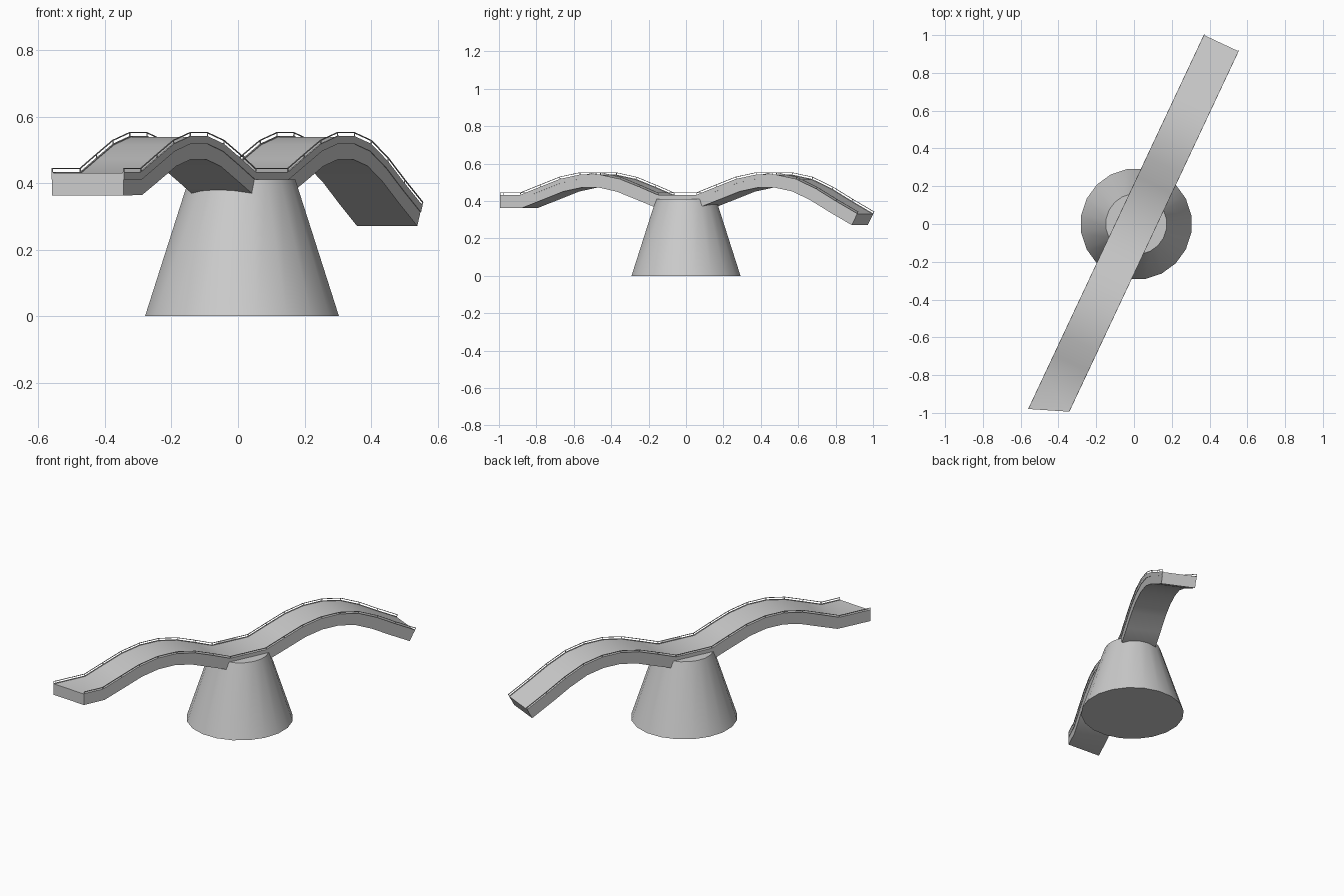
import bpy, bmesh, math
from mathutils import Vector

if "Cube" in bpy.data.objects:
    bpy.data.objects.remove(bpy.data.objects["Cube"])

CX = 0.012
ALONG = Vector((0.425, 0.905, 0))     # direction of the walkway
SIDE = Vector((0.905, -0.425, 0))     # towards its right edge
HALF = 0.102

# Wavy side profile of the deck: distance along, height
S = [-1.09, -0.93, -0.813, -0.697, -0.58, -0.46, -0.345, -0.23, -0.12,
     0.11, 0.227, 0.344, 0.461, 0.579, 0.696, 0.814, 0.93, 1.058]
Z = [0.43, 0.43, 0.473, 0.515, 0.538, 0.538, 0.515, 0.473, 0.43,
     0.43, 0.473, 0.515, 0.538, 0.538, 0.515, 0.463, 0.398, 0.33]


def point(i, v, h):
    """Point at profile station i, v across, h along the profile normal."""
    a, b = max(i - 1, 0), min(i + 1, len(S) - 1)
    n = Vector((Z[a] - Z[b], S[b] - S[a])).normalized()
    s = S[i] + n.x * h
    if i == 0:
        s += 0.04 * v / HALF          # skewed near end
    p = ALONG * s + SIDE * v
    return Vector((p.x + CX, p.y, Z[i] + n.y * h))


def finish(bm, name):
    bmesh.ops.recalc_face_normals(bm, faces=bm.faces)
    me = bpy.data.meshes.new(name)
    bm.to_mesh(me)
    bm.free()
    ob = bpy.data.objects.new(name, me)
    bpy.context.collection.objects.link(ob)
    bpy.ops.object.select_all(action='DESELECT')
    ob.select_set(True)
    bpy.context.view_layer.objects.active = ob
    bpy.ops.object.shade_smooth_by_angle(angle=math.radians(32))


def sweep(bm, v0, v1, h0, h1):
    """Sweep a rectangular section along the whole profile."""
    rings = [[bm.verts.new(point(i, v, h)) for v, h in
              ((v0, h0), (v1, h0), (v1, h1), (v0, h1))] for i in range(len(S))]
    for a, b in zip(rings, rings[1:]):
        for k in range(4):
            j = (k + 1) % 4
            bm.faces.new((a[k], a[j], b[j], b[k]))
    bm.faces.new(rings[0])
    bm.faces.new(rings[-1])


# Walkway slab
bm = bmesh.new()
sweep(bm, -HALF + 0.002, HALF - 0.002, -0.067, 0)
finish(bm, "walkway")

# Edge trims and thin handrails with posts on both sides
for sign, label in ((-1, "left"), (1, "right")):
    bm = bmesh.new()
    sweep(bm, sign * (HALF - 0.005), sign * HALF, -0.02, 0.003)
    finish(bm, label + "_edge_trim")

    bm = bmesh.new()
    vi, vo = sign * (HALF - 0.003), sign * HALF
    sweep(bm, vi, vo, 0.012, 0.015)
    for i in range(len(S)):
        d = ALONG * (0.0015 if i < len(S) - 1 else -0.0015)
        ends = []
        for h in (0, 0.013):
            a, b = point(i, vi, h), point(i, vo, h)
            ends.append([bm.verts.new(p) for p in (a, b, b + d * 2, a + d * 2)])
        lo, hi = ends
        for k in range(4):
            j = (k + 1) % 4
            bm.faces.new((lo[k], lo[j], hi[j], hi[k]))
        bm.faces.new(lo)
        bm.faces.new(hi)
    finish(bm, label + "_handrail")

# Tapered round pier
bm = bmesh.new()
N = 20
rings = [[bm.verts.new((CX + r * math.cos((k + 0.5) * math.tau / N),
                        r * math.sin((k + 0.5) * math.tau / N), z))
          for k in range(N)] for r, z in ((0.295, 0), (0.162, 0.411))]
for k in range(N):
    j = (k + 1) % N
    bm.faces.new((rings[0][k], rings[0][j], rings[1][j], rings[1][k]))
for r in rings:
    bm.faces.new(r)
finish(bm, "pier")
